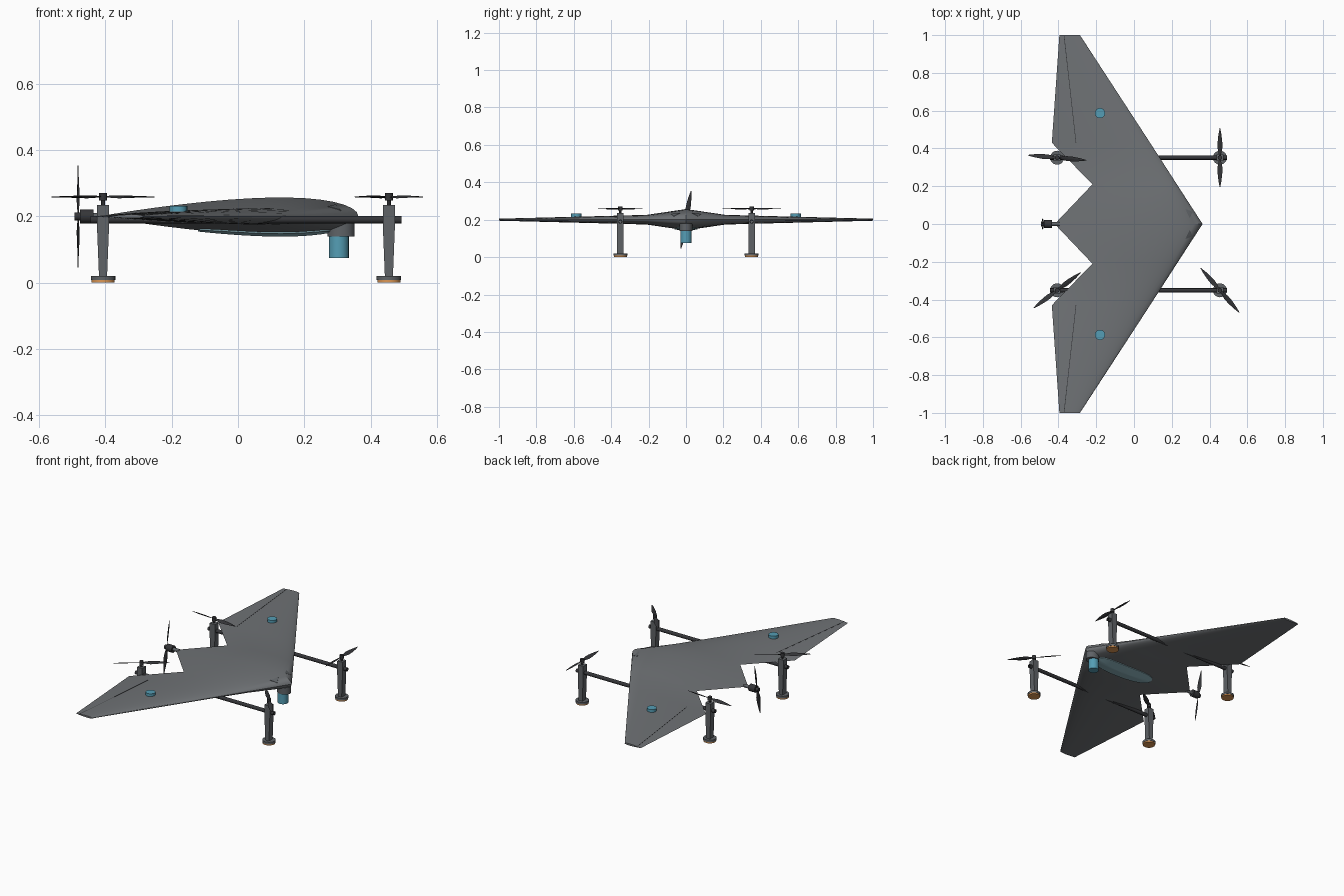
import bpy, bmesh
from math import sin, cos, pi, radians, sqrt
from mathutils import Matrix, Vector

if "Cube" in bpy.data.objects:
    bpy.data.objects.remove(bpy.data.objects["Cube"])


def material(name, r, g, b):
    m = bpy.data.materials.new(name)
    m.use_nodes = True
    m.diffuse_color = (r, g, b, 1)
    m.node_tree.nodes["Principled BSDF"].inputs["Base Color"].default_value = (r, g, b, 1)
    return m


SKIN = material("wing grey", .16, .17, .18)
FRAME = material("frame grey", .115, .125, .135)
DARK = material("carbon black", .035, .036, .04)
BLUE = material("sensor blue", .09, .34, .46)
BELLY = material("belly pale blue", .28, .48, .54)
ORANGE = material("foot orange", .72, .31, .09)


def finish(name, bm, mat, smooth=True):
    bmesh.ops.recalc_face_normals(bm, faces=bm.faces)
    me = bpy.data.meshes.new(name)
    bm.to_mesh(me)
    bm.free()
    me.materials.append(mat)
    ob = bpy.data.objects.new(name, me)
    bpy.context.collection.objects.link(ob)
    if smooth:
        bpy.ops.object.select_all(action='DESELECT')
        bpy.context.view_layer.objects.active = ob
        ob.select_set(True)
        bpy.ops.object.shade_smooth_by_angle(angle=radians(30))
    return ob


def cylinder(name, mat, centre, r, depth, axis='Z', sides=24, stretch=1):
    bm = bmesh.new()
    bmesh.ops.create_cone(bm, cap_ends=True, segments=sides, radius1=r, radius2=r, depth=depth)
    bmesh.ops.scale(bm, vec=(1, stretch, 1), verts=bm.verts)
    if axis == 'X':
        bmesh.ops.rotate(bm, matrix=Matrix.Rotation(pi / 2, 3, 'Y'), verts=bm.verts)
    bmesh.ops.translate(bm, vec=centre, verts=bm.verts)
    return finish(name, bm, mat)


# Wing stations: span position, leading edge, trailing edge, half thickness
STATIONS = [(0, .363, -.42, .057), (.21, .227, -.22, .026),
            (.43, .085, -.435, .020), (1, -.286, -.395, .0055)]
MID = .2


def airfoil(t):
    t = min(max(t, 0), 1)
    return 10 * (.2969 * sqrt(t) - .126 * t - .3516 * t**2 + .2843 * t**3 - .1036 * t**4)


def wing_height(x, y):
    """Half thickness of the wing at a plan position."""
    y = abs(y)
    for a, b in zip(STATIONS, STATIONS[1:]):
        if y <= b[0]:
            f = (y - a[0]) / (b[0] - a[0])
            le, te, h = (p + (q - p) * f for p, q in zip(a[1:], b[1:]))
            return h * airfoil((le - x) / (le - te))
    return 0


# Flying wing lofted across its stations
N = 20
bm = bmesh.new()
rings = []
span = [(-s[0], *s[1:]) for s in STATIONS[:0:-1]] + STATIONS
for y, le, te, h in span:
    ring = []
    for i in range(2 * N):
        a = pi * i / N
        t = (1 + cos(a)) / 2
        z = h * airfoil(t) * (1 if i < N else -1) if i else 0
        ring.append(bm.verts.new((le + (te - le) * t, y, MID + z)))
    rings.append(ring)
for a, b in zip(rings, rings[1:]):
    for i in range(2 * N):
        j = (i + 1) % (2 * N)
        bm.faces.new((a[i], a[j], b[j], b[i]))
for ring in (rings[0], rings[-1]):
    bm.faces.new(ring)
finish("wing", bm, SKIN)


def skin_patch(name, mat, outline, side, lift, steps=6):
    """Thin panel that follows the wing surface inside an outline."""
    bm = bmesh.new()
    c = sum((Vector(p) for p in outline), Vector((0, 0))) / len(outline)

    def vert(p, off):
        return bm.verts.new((p.x, p.y, MID + side * (wing_height(p.x, p.y) + off)))
    loops = [[vert(c + (Vector(p) - c) * k / steps, lift) for p in outline]
             for k in range(1, steps + 1)]
    loops.append([vert(Vector(p), -.002) for p in outline])
    hub = vert(c, lift)
    n = len(outline)
    for i in range(n):
        j = (i + 1) % n
        bm.faces.new((hub, loops[0][i], loops[0][j]))
        for a, b in zip(loops, loops[1:]):
            bm.faces.new((a[i], b[i], b[j], a[j]))
    finish(name, bm, mat)


# Belly panel, rounder than an ellipse
oval = []
for i in range(40):
    c, s = cos(2 * pi * i / 40), sin(2 * pi * i / 40)
    oval.append((.08 + .2 * abs(c)**.7 * (1 if c > 0 else -1),
                 .062 * abs(s)**.7 * (1 if s > 0 else -1)))
skin_patch("belly_panel", BELLY, oval, -1, .004)

for s, side in ((1, "left"), (-1, "right")):
    # Nose markings, control surface gaps and wing sensors
    skin_patch("nose_mark_" + side, FRAME,
               [(.272, s * .08), (.31, s * .064), (.295, s * .032)], 1, .002)
    ends = [Vector((-.307 - .063 * k / 20, s * (.43 + .565 * k / 20))) for k in range(21)]
    w = Vector((.0015, 0))
    skin_patch("control_gap_" + side, DARK,
               [p + w for p in ends] + [p - w for p in reversed(ends)], 1, .0008, 2)
    cylinder("wing_sensor_" + side, BLUE, (-.18, s * .587, .22), .027, .024)

# Camera turret under the nose
cylinder("camera_mount", FRAME, (.311, 0, .16), .041, .042, stretch=.85)
cylinder("camera", BLUE, (.304, 0, .108), .03, .066)


def propeller(name, centre, rotation):
    """Two twisted, tapered blades lying in the local XY plane."""
    bm = bmesh.new()
    shape = [(0, .012, 20), (.02, .014, 22), (.05, .027, 20), (.08, .026, 16),
             (.12, .017, 12), (.156, .003, 8)]
    for turn in (0, pi):
        spin = Matrix.Rotation(turn, 3, 'Z')
        rows = []
        for r, chord, pitch in shape:
            p = radians(pitch)
            d = Vector((0, cos(p), sin(p))) * chord / 2
            up = Vector((0, -sin(p), cos(p))) * .0015
            mid = Vector((r, 0, 0))
            rows.append([bm.verts.new(spin @ (mid + q)) for q in (d, up, -d, -up)])
        for a, b in zip(rows, rows[1:]):
            for i in range(4):
                j = (i + 1) % 4
                bm.faces.new((a[i], b[i], b[j], a[j]))
        bm.faces.new(rows[-1])
    bmesh.ops.transform(bm, matrix=Matrix.Translation(centre) @ rotation.to_4x4(), verts=bm.verts)
    finish(name, bm, DARK, False)


# Hollow booms running fore and aft
def boom(name, y):
    bm = bmesh.new()
    loops = []
    for x, r in ((-.445, .011), (.493, .011), (.493, .007), (-.445, .007)):
        loops.append([bm.verts.new((x, y + r * cos(pi * i / 8), .19 + r * sin(pi * i / 8)))
                      for i in range(16)])
    for k in range(4):
        a, b = loops[k], loops[(k + 1) % 4]
        for i in range(16):
            j = (i + 1) % 16
            bm.faces.new((a[i], a[j], b[j], b[i]))
    finish(name, bm, DARK)


# Tapered leg pylon that also carries the motor
def leg(name, x, y):
    bm = bmesh.new()
    half = [(.018, .235), (.018, .165), (.012, .015)]
    outline = half + [(-w, z) for w, z in reversed(half)]
    face = bm.faces.new([bm.verts.new((x + w, y - .018, z)) for w, z in outline])
    out = bmesh.ops.extrude_face_region(bm, geom=[face])
    bmesh.ops.translate(bm, vec=(0, .036, 0),
                        verts=[v for v in out["geom"] if isinstance(v, bmesh.types.BMVert)])
    finish(name, bm, FRAME, False)


SPIN = {("front", 1): 90, ("front", -1): -49, ("rear", 1): -5, ("rear", -1): 37}
for s, side in ((1, "left"), (-1, "right")):
    y = s * .351
    boom("boom_" + side, y)
    for end, x in (("front", .455), ("rear", -.407)):
        tag = end + "_" + side
        leg("leg_" + tag, x, y)
        cylinder("foot_" + tag, FRAME, (x, y, .014), .037, .013)
        cylinder("foot_pad_" + tag, ORANGE, (x, y, .004), .035, .008)
        cylinder("motor_shaft_" + tag, DARK, (x, y, .24), .006, .02, sides=12)
        cylinder("rotor_hub_" + tag, DARK, (x, y, .259), .012, .022, sides=16)
        propeller("rotor_" + tag, (x, y, .259), Matrix.Rotation(radians(SPIN[end, s]), 3, 'Z'))

# Pusher motor and propeller at the tail
cylinder("tail_stub", FRAME, (-.42, 0, MID), .010, .05, 'X', 16)
cylinder("pusher_motor", DARK, (-.456, 0, MID), .021, .042, 'X')
cylinder("pusher_hub", DARK, (-.482, 0, MID), .012, .022, 'X', 16)
propeller("pusher_propeller", (-.482, 0, MID),
          Matrix.Rotation(radians(-10), 3, 'X') @ Matrix.Rotation(pi / 2, 3, 'Y'))
